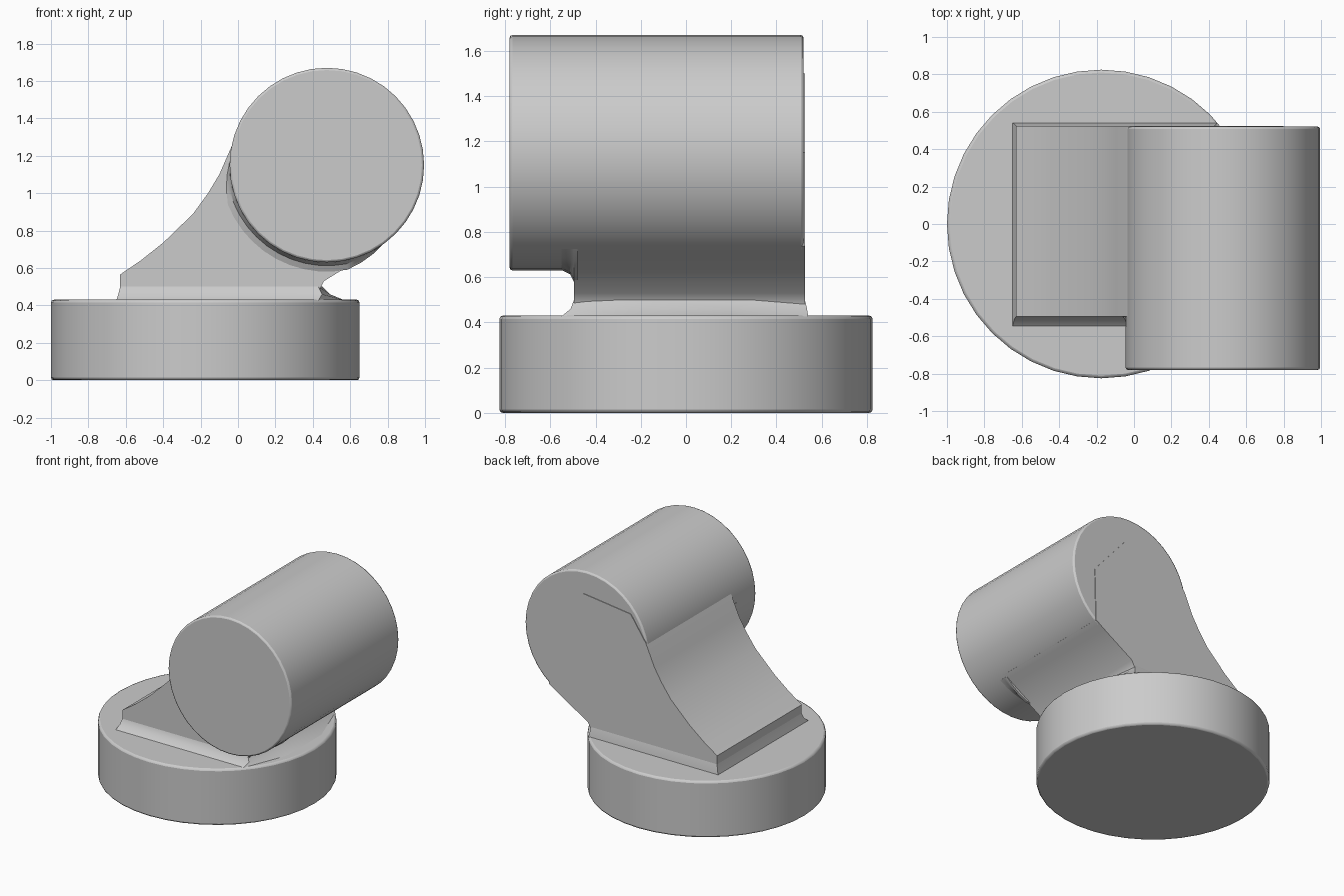
import bpy, bmesh
from math import radians, cos, sin

old = bpy.data.objects.get("Cube")
if old:
    bpy.data.objects.remove(old, do_unlink=True)

grey = bpy.data.materials.new("plain grey")
grey.use_nodes = True
grey.diffuse_color = (0.6, 0.6, 0.6, 1)
grey.node_tree.nodes["Principled BSDF"].inputs["Base Color"].default_value = (0.6, 0.6, 0.6, 1)


def make_object(name, bm, bevel=0):
    bmesh.ops.recalc_face_normals(bm, faces=bm.faces)
    mesh = bpy.data.meshes.new(name)
    bm.to_mesh(mesh)
    bm.free()
    mesh.materials.append(grey)
    obj = bpy.data.objects.new(name, mesh)
    bpy.context.collection.objects.link(obj)
    if bevel:
        mod = obj.modifiers.new("soft_edge", "BEVEL")
        mod.width = bevel
        mod.segments = 2
        mod.limit_method = "ANGLE"
        mod.angle_limit = radians(40)
    bpy.ops.object.select_all(action="DESELECT")
    obj.select_set(True)
    bpy.context.view_layer.objects.active = obj
    bpy.ops.object.shade_smooth_by_angle(angle=radians(32))
    return obj


def loft(name, rings, bevel=0):
    """Skin closed rings of equal length and cap both ends."""
    bm = bmesh.new()
    loops = [[bm.verts.new(p) for p in ring] for ring in rings]
    n = len(loops[0])
    for a, b in zip(loops, loops[1:]):
        for i in range(n):
            j = (i + 1) % n
            bm.faces.new((a[i], a[j], b[j], b[i]))
    bm.faces.new(loops[0])
    bm.faces.new(loops[-1])
    return make_object(name, bm, bevel)


def circle(r, n, place):
    angles = [radians(360 * i / n) for i in range(n)]
    return [place(r * cos(a), r * sin(a)) for a in angles]


# Round foot
loft("base_disc", [circle(0.825, 40, lambda u, v: (u - 0.175, v, z))
                   for z in (0, 0.43)], 0.015)

# Horizontal barrel along y
CX, CZ, R = 0.475, 1.15, 0.52
loft("barrel", [circle(R, 40, lambda u, v: (CX + u, y, CZ + v))
                for y in (-0.78, 0.52)], 0.012)

# Arm: flared profile that runs tangent into the barrel
profile = [(-0.63, 0.42), (-0.63, 0.565), (-0.52, 0.64), (-0.4, 0.735),
           (-0.24, 0.89), (-0.16, 1.0), (-0.1, 1.1), (-0.03, 1.26),
           (0.1, 1.45), (0.5, 1.5), (0.8, 1.15), (0.79, 0.737),
           (0.72, 0.69), (0.46, 0.53), (0.43, 0.47), (0.43, 0.42)]
loft("arm", [[(x, y, z) for x, z in profile] for y in (-0.495, 0.525)])

# Sloping fillet where the arm meets the foot
top = [(-0.63, -0.495), (0.43, -0.495), (0.45, -0.2),
       (0.45, 0.2), (0.43, 0.525), (-0.63, 0.525)]
middle = [(-0.64, -0.51), (0.45, -0.51), (0.49, -0.2),
          (0.49, 0.2), (0.44, 0.535), (-0.64, 0.535)]
bottom = [(-0.65, -0.55), (0.43, -0.55), (0.57, -0.2),
          (0.57, 0.2), (0.445, 0.54), (-0.65, 0.54)]
levels = [(top, 0.5), (middle, 0.46), (bottom, 0.427)]
loft("foot_fillet", [[(x, y, z) for x, y in ring] for ring, z in levels])

# Hollow fillet between the arm's front face and the barrel
rings = []
for i in range(17):
    a = radians(178 + 127 * i / 16)
    swell = min(1, i / 3, (16 - i) / 3)
    section = [(0.49, -0.48), (R + 0.05 * swell, -0.48), (R + 0.05 * swell, -0.496),
               (R + 0.018 * swell, -0.512), (R, -0.55), (0.49, -0.55)]
    rings.append([(CX + r * cos(a), y, CZ + r * sin(a)) for r, y in section])
loft("barrel_fillet", rings)
